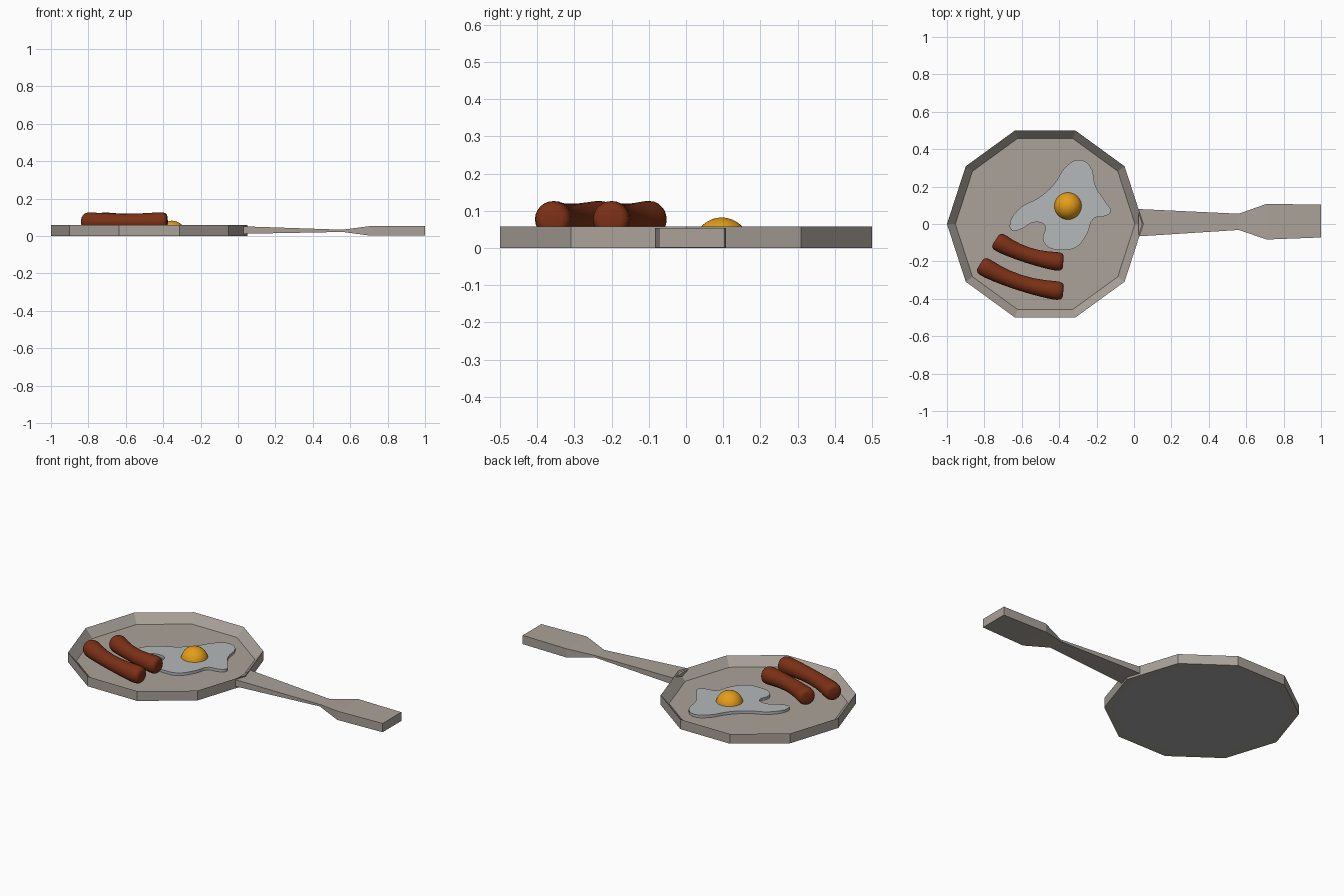
import bpy, bmesh, math
from mathutils import Vector

if "Cube" in bpy.data.objects:
    bpy.data.objects.remove(bpy.data.objects["Cube"])


def material(name, rgb):
    m = bpy.data.materials.new(name)
    m.diffuse_color = (*rgb, 1)
    m.use_nodes = True
    m.node_tree.nodes["Principled BSDF"].inputs["Base Color"].default_value = m.diffuse_color
    return m


def loft(name, rings, mat, smooth=None):
    """Skin a list of closed rings and cap both ends."""
    bm = bmesh.new()
    rows = [[bm.verts.new(p) for p in r] for r in rings]
    n = len(rows[0])
    for a, b in zip(rows, rows[1:]):
        for i in range(n):
            j = (i + 1) % n
            bm.faces.new((a[i], a[j], b[j], b[i]))
    bm.faces.new(rows[0])
    bm.faces.new(rows[-1])
    bmesh.ops.recalc_face_normals(bm, faces=bm.faces)
    me = bpy.data.meshes.new(name)
    bm.to_mesh(me)
    bm.free()
    ob = bpy.data.objects.new(name, me)
    bpy.context.collection.objects.link(ob)
    me.materials.append(mat)
    if smooth:
        bpy.ops.object.select_all(action='DESELECT')
        ob.select_set(True)
        bpy.context.view_layer.objects.active = ob
        bpy.ops.object.shade_smooth_by_angle(angle=math.radians(smooth))
    return ob


def circle(cx, cy, r, z, n):
    return [(cx + r * math.cos(2 * math.pi * i / n),
             cy + r * math.sin(2 * math.pi * i / n), z) for i in range(n)]


metal = material("pan_metal", (0.40, 0.36, 0.32))
base = material("pan_base", (0.38, 0.38, 0.38))
meat = material("sausage_brown", (0.20, 0.03, 0.008))
yellow = material("yolk_yellow", (0.78, 0.34, 0.01))
white = material("egg_white", (0.46, 0.48, 0.49))

# Ten-sided pan: base, rim outside, sharp rim, sloped inside wall, floor
pan = loft("pan", [circle(-0.475, 0, r, z, 10) for r, z in
                   ((0.48, 0), (0.525, 0), (0.525, 0.058), (0.48, 0.008))], metal)
pan.data.materials.append(base)
for f in pan.data.polygons:
    if len(f.vertices) == 10 and f.center.z < 0.004:
        f.material_index = 1

# Handle: rectangular sections (x, y range, z range)
sections = [(0.025, -0.066, 0.08, 0.012, 0.052),
            (0.56, -0.032, 0.055, 0.022, 0.034),
            (0.71, -0.083, 0.108, 0.002, 0.054),
            (1.0, -0.072, 0.103, 0.002, 0.054)]
loft("handle", [[(x, a, l), (x, b, l), (x, b, h), (x, a, h)]
                for x, a, b, l, h in sections], metal)

# Egg white: smooth blob outline, thin slab
outline = [(-0.665, -0.01), (-0.61, 0.085), (-0.51, 0.14), (-0.43, 0.21),
           (-0.365, 0.305), (-0.295, 0.343), (-0.235, 0.31), (-0.205, 0.2),
           (-0.15, 0.115), (-0.125, 0.065), (-0.165, 0.04), (-0.215, 0.03),
           (-0.25, -0.05), (-0.31, -0.125), (-0.38, -0.138), (-0.455, -0.125),
           (-0.488, -0.08), (-0.475, -0.01), (-0.53, 0.01), (-0.61, -0.03),
           (-0.65, -0.035)]
cu = bpy.data.curves.new("egg_white", 'CURVE')
cu.dimensions, cu.fill_mode = '2D', 'BOTH'
cu.extrude, cu.resolution_u = 0.008, 4
sp = cu.splines.new('BEZIER')
sp.bezier_points.add(len(outline) - 1)
sp.use_cyclic_u = True
for p, (x, y) in zip(sp.bezier_points, outline):
    p.co = (x, y, 0)
    p.handle_left_type = p.handle_right_type = 'AUTO'
cu.materials.append(white)
egg = bpy.data.objects.new("egg_white", cu)
egg.location.z = 0.016
bpy.context.collection.objects.link(egg)
bpy.ops.object.select_all(action='DESELECT')
egg.select_set(True)
bpy.context.view_layer.objects.active = egg
bpy.ops.object.convert(target='MESH')

# Yolk dome
steps = [math.radians(a) for a in (0, 12, 24, 36, 48, 60, 70, 80, 87)]
loft("yolk", [circle(-0.353, 0.096, 0.074 * math.cos(a),
                     0.009 + 0.073 * math.sin(a), 32) for a in steps], yellow, 40)


# Sausages: bent tubes, slimmer in the middle, with rounded ends
def sausage(name, start, mid, end, z=0.077):
    a, m, b = (Vector((*p, z)) for p in (start, mid, end))
    c = 2 * m - (a + b) / 2
    stations = [(0, 0.028), (0.008, 0.038), (0.025, 0.045), (0.055, 0.049),
                (0.12, 0.049), (0.22, 0.046), (0.35, 0.043), (0.5, 0.042)]
    stations += [(1 - t, r) for t, r in reversed(stations[:-1])]
    rings = []
    for t, r in stations:
        p = a * (1 - t) ** 2 + c * 2 * t * (1 - t) + b * t * t
        d = ((c - a) * (1 - t) + (b - c) * t).normalized()
        side = Vector((-d.y, d.x, 0))
        rings.append([p + r * (side * math.cos(k * math.pi / 12)
                               + Vector((0, 0, math.sin(k * math.pi / 12))))
                      for k in range(24)])
    loft(name, rings, meat, 60)


sausage("sausage_front", (-0.823, -0.215), (-0.615, -0.312), (-0.378, -0.36))
sausage("sausage_back", (-0.74, -0.085), (-0.57, -0.166), (-0.378, -0.203))
